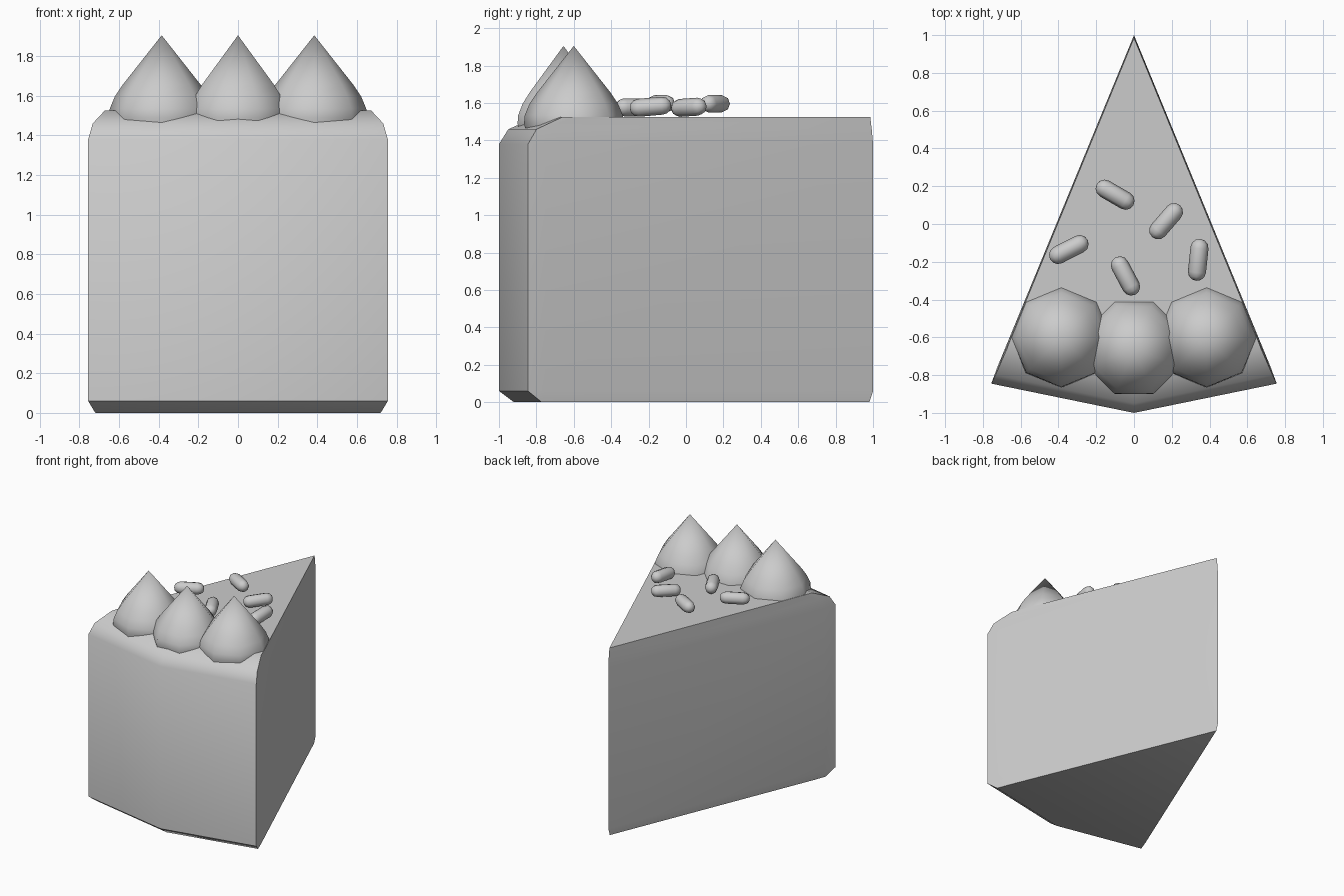
import bpy, bmesh, math
from mathutils import Vector

if "Cube" in bpy.data.objects:
    bpy.data.objects.remove(bpy.data.objects["Cube"])

grey = bpy.data.materials.new("plain_grey")
grey.use_nodes = True
tone = (0.6, 0.6, 0.6, 1)
grey.diffuse_color = tone
grey.node_tree.nodes["Principled BSDF"].inputs["Base Color"].default_value = tone


def loft(name, rings, smooth_angle, location=(0, 0, 0), rotation=(0, 0, 0)):
    """Skin a stack of equal-sized rings and cap both ends."""
    bm = bmesh.new()
    loops = [[bm.verts.new(p) for p in ring] for ring in rings]
    n = len(loops[0])
    for low, high in zip(loops, loops[1:]):
        for i in range(n):
            j = (i + 1) % n
            bm.faces.new((low[i], low[j], high[j], high[i]))
    bm.faces.new(loops[0][::-1])
    bm.faces.new(loops[-1])
    bmesh.ops.remove_doubles(bm, verts=bm.verts, dist=0.0001)
    bmesh.ops.recalc_face_normals(bm, faces=bm.faces)
    mesh = bpy.data.meshes.new(name)
    bm.to_mesh(mesh)
    bm.free()
    mesh.materials.append(grey)
    obj = bpy.data.objects.new(name, mesh)
    obj.location, obj.rotation_euler = location, rotation
    bpy.context.collection.objects.link(obj)
    bpy.ops.object.select_all(action='DESELECT')
    obj.select_set(True)
    bpy.context.view_layer.objects.active = obj
    bpy.ops.object.shade_smooth_by_angle(angle=math.radians(smooth_angle))
    return obj


def turned(profile, sides, phase=0):
    """Rings around z for a radius and height profile."""
    steps = [phase + math.tau * i / sides for i in range(sides)]
    return [[(r * math.cos(a), r * math.sin(a), z) for a in steps] for r, z in profile]


# Cake slice: wedge outline that shrinks slightly at the top and bottom rims
def wedge(z, tip, radius, inset):
    corner = Vector((0.378 * radius, 1 - 0.9225 * radius, z))
    corner.x -= inset
    apex = Vector((0, tip, z))
    shoulder = apex.lerp(corner, 0.95) + Vector((0.003, 0.001, 0))
    flip = lambda v: Vector((-v.x, v.y, v.z))
    return [apex, flip(shoulder), flip(corner), Vector((0, 1 - radius, z)), corner, shoulder]


loft("cake_slice", [
    wedge(0, 0.98, 1.92, 0.006),
    wedge(0.06, 1, 2, 0),
    wedge(1.38, 1, 2, 0),
    wedge(1.46, 0.993, 1.95, 0.004),
    wedge(1.525, 0.985, 1.8, 0.008),
], 40)

# Cream dollops: eight-sided drops along the outer rim
drop = [(0.25, 1.43), (0.266, 1.49), (0.262, 1.535), (0.237, 1.595), (0.197, 1.655), (0, 1.905)]
for name, x, y, phase in (("right", -0.385, -0.6, 0),
                          ("middle", 0, -0.655, math.pi / 8),
                          ("left", 0.385, -0.6, 0)):
    loft("cream_" + name, turned(drop, 8, phase), 60, (x, y, 0))

# Sprinkles: small capsules lying on top
R, HALF = 0.048, 0.112
arc = [math.radians(a) for a in (0, 30, 60, 90)]
end = [(R * math.cos(a), HALF - R + R * math.sin(a)) for a in arc]
capsule = [(r, -z) for r, z in end[::-1]] + end
for i, (x, y, z, turn, tilt) in enumerate((
        (-0.1, 0.155, 1.596, -30, 0), (0.17, 0.015, 1.577, 49, 3),
        (-0.345, -0.135, 1.596, 27, 0), (0.34, -0.19, 1.58, 84, 5),
        (-0.045, -0.275, 1.577, -62, 0))):
    loft(f"sprinkle_{i + 1}", turned(capsule, 8), 60, (x, y, z),
         (0, math.radians(90 - tilt), math.radians(turn)))
